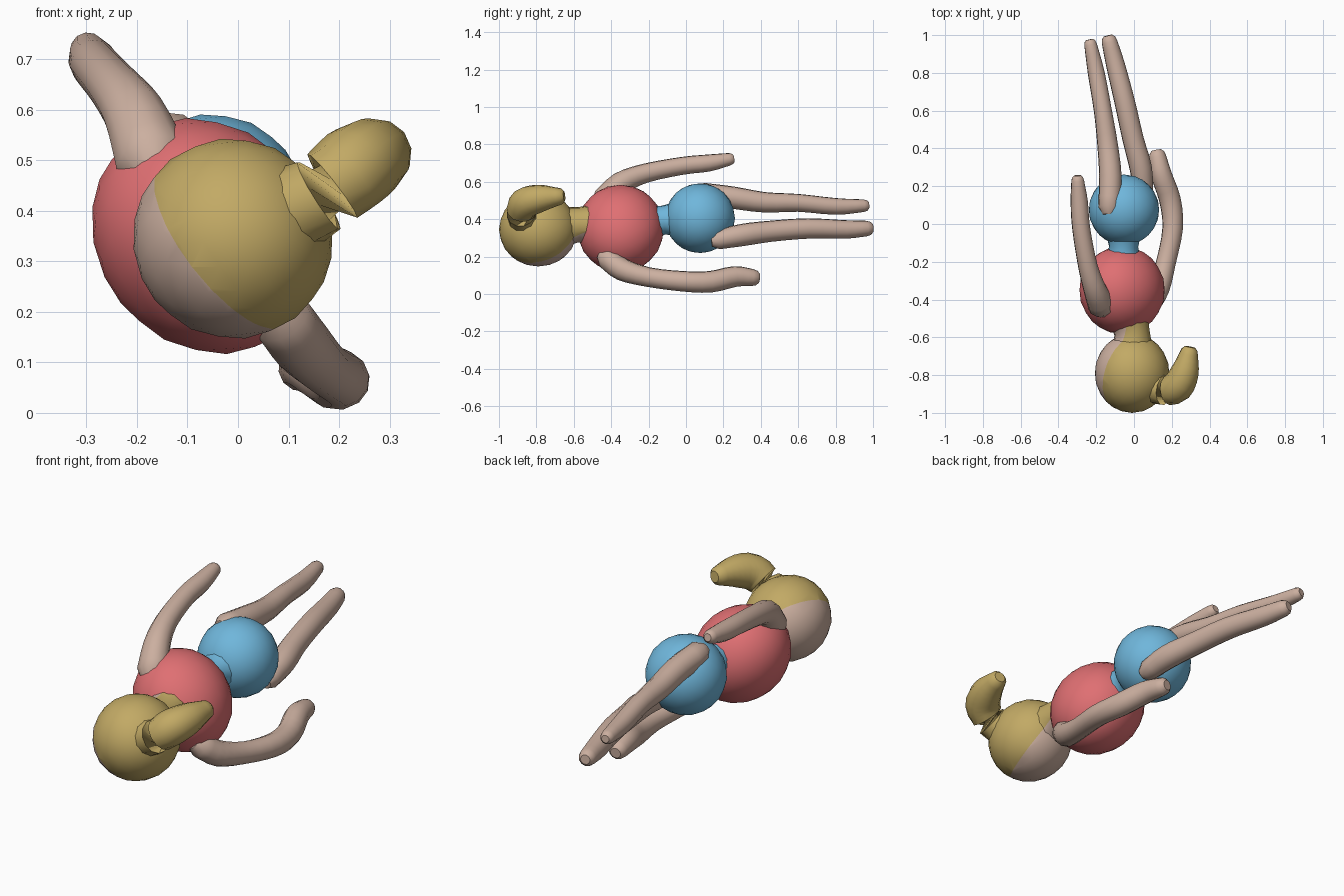
import bpy, bmesh, math
from mathutils import Vector, Matrix

if "Cube" in bpy.data.objects:
    bpy.data.objects.remove(bpy.data.objects["Cube"])


def material(name, rgb):
    m = bpy.data.materials.new(name)
    m.diffuse_color = (*rgb, 1)
    m.use_nodes = True
    m.node_tree.nodes["Principled BSDF"].inputs["Base Color"].default_value = m.diffuse_color
    return m


SKIN = material("skin", (0.60, 0.43, 0.35))
HAIR = material("golden hair", (0.54, 0.40, 0.13))
RED = material("red top", (0.74, 0.16, 0.17))
BLUE = material("blue shorts", (0.16, 0.47, 0.71))

HEAD = Vector((-0.01, -0.79, 0.345))
FACE_DIR = Vector((-0.786, 0.35, -0.617)).normalized()   # way the face looks
SIDE = Vector((-0.62, 0, 0.785)).normalized()            # shoulder axis


def finish(name, bm, mats, split=False):
    """Make the object; split=True colours the face side as skin."""
    if split:
        cut = HEAD + FACE_DIR * 0.033
        bmesh.ops.bisect_plane(bm, geom=bm.verts[:] + bm.edges[:] + bm.faces[:],
                               plane_co=cut, plane_no=FACE_DIR)
        for f in bm.faces:
            f.material_index = int((f.calc_center_median() - cut).dot(FACE_DIR) > 0)
    bmesh.ops.recalc_face_normals(bm, faces=bm.faces)
    me = bpy.data.meshes.new(name)
    bm.to_mesh(me)
    bm.free()
    for m in mats:
        me.materials.append(m)
    ob = bpy.data.objects.new(name, me)
    bpy.context.collection.objects.link(ob)
    bpy.context.view_layer.objects.active = ob
    bpy.ops.object.select_all(action='DESELECT')
    ob.select_set(True)
    bpy.ops.object.shade_smooth_by_angle(angle=math.radians(35))


def ball(name, centre, radii, mats, split=False):
    """Ellipsoid whose first axis is the shoulder axis, second is y."""
    bm = bmesh.new()
    bmesh.ops.create_icosphere(bm, subdivisions=3, radius=1)
    y = Vector((0, 1, 0))
    rot = Matrix((SIDE, y, SIDE.cross(y))).transposed()
    for v in bm.verts:
        v.co = Vector(centre) + rot @ Vector([a * r for a, r in zip(v.co, radii)])
    finish(name, bm, mats, split)


def spline(pts, steps=3):
    """Catmull-Rom through (x, y, z, radius) points."""
    p = [Vector(q) for q in pts]
    p = [2 * p[0] - p[1]] + p + [2 * p[-1] - p[-2]]
    out = []
    for a, b, c, d in zip(p, p[1:], p[2:], p[3:]):
        for i in range(steps):
            t = i / steps
            out.append(0.5 * (2 * b + (c - a) * t + (2 * a - 5 * b + 4 * c - d) * t * t
                              + (3 * b - a - 3 * c + d) * t ** 3))
    return out + [p[-2]]


def tube(name, pts, mats, split=False, sides=12):
    """Tapered tube with rounded ends."""
    path = spline(pts)
    pos = [q.to_3d() for q in path]
    rad = [q.w for q in path]
    n = len(pos)
    tan = [(pos[min(i + 1, n - 1)] - pos[max(i - 1, 0)]).normalized() for i in range(n)]
    rings = [(pos[0] - tan[0] * rad[0] * 0.7, tan[0], rad[0] * 0.6)]
    rings += list(zip(pos, tan, rad))
    for back, k in ((0.5, 0.86), (0.8, 0.55)):
        rings.append((pos[-1] + tan[-1] * rad[-1] * back, tan[-1], rad[-1] * k))
    bm = bmesh.new()
    loops = []
    for c, t, r in rings:
        u = t.cross(SIDE.cross(Vector((0, 1, 0)))).normalized()
        w = t.cross(u)
        loops.append([bm.verts.new(c + r * (u * math.cos(a) + w * math.sin(a)))
                      for a in (math.tau * k / sides for k in range(sides))])
    for lo, hi in zip(loops, loops[1:]):
        for k in range(sides):
            j = (k + 1) % sides
            bm.faces.new((lo[k], lo[j], hi[j], hi[k]))
    bm.faces.new(loops[0])
    bm.faces.new(loops[-1])
    finish(name, bm, mats, split)


# Head, neck and ponytail
ball("head", HEAD, (0.2, 0.21, 0.197), [HAIR, SKIN], split=True)
tube("neck", [(-0.01, -0.66, 0.36, 0.115), (-0.01, -0.58, 0.37, 0.095),
              (-0.03, -0.5, 0.37, 0.11)], [HAIR, SKIN], split=True)
tube("ponytail", [(0.06, -0.84, 0.38, 0.1), (0.16, -0.88, 0.43, 0.08),
                  (0.23, -0.86, 0.485, 0.085), (0.27, -0.78, 0.51, 0.075),
                  (0.29, -0.69, 0.52, 0.05)], [HAIR])

# Torso, waist and hips
ball("torso", (-0.063, -0.35, 0.35), (0.245, 0.233, 0.215), [RED])
tube("waist", [(-0.055, -0.22, 0.37, 0.11), (-0.055, -0.12, 0.395, 0.078),
               (-0.055, 0, 0.4, 0.12)], [BLUE])
ball("hips", (-0.053, 0.075, 0.405), (0.187, 0.187, 0.187), [BLUE])

# Arms
tube("upper_arm", [(-0.17, -0.43, 0.50, 0.075), (-0.205, -0.35, 0.59, 0.062),
                   (-0.245, -0.22, 0.645, 0.052), (-0.28, -0.02, 0.685, 0.048),
                   (-0.29, 0.12, 0.7, 0.046), (-0.298, 0.23, 0.72, 0.034)], [SKIN])
tube("lower_arm", [(0.085, -0.42, 0.19, 0.06), (0.13, -0.34, 0.13, 0.06),
                   (0.17, -0.2, 0.09, 0.053), (0.205, -0.02, 0.068, 0.055),
                   (0.19, 0.13, 0.065, 0.058), (0.145, 0.26, 0.093, 0.056),
                   (0.125, 0.355, 0.088, 0.046)], [SKIN])

# Legs
tube("upper_leg", [(-0.13, 0.09, 0.535, 0.06), (-0.125, 0.25, 0.515, 0.06),
                   (-0.14, 0.42, 0.49, 0.055), (-0.165, 0.6, 0.487, 0.048),
                   (-0.2, 0.8, 0.468, 0.045), (-0.23, 0.95, 0.472, 0.034)], [SKIN])
tube("lower_leg", [(0.05, 0.17, 0.29, 0.052), (0.035, 0.3, 0.315, 0.06),
                   (-0.005, 0.45, 0.335, 0.057), (-0.05, 0.65, 0.35, 0.055),
                   (-0.1, 0.85, 0.345, 0.05), (-0.13, 0.965, 0.35, 0.042)], [SKIN])
